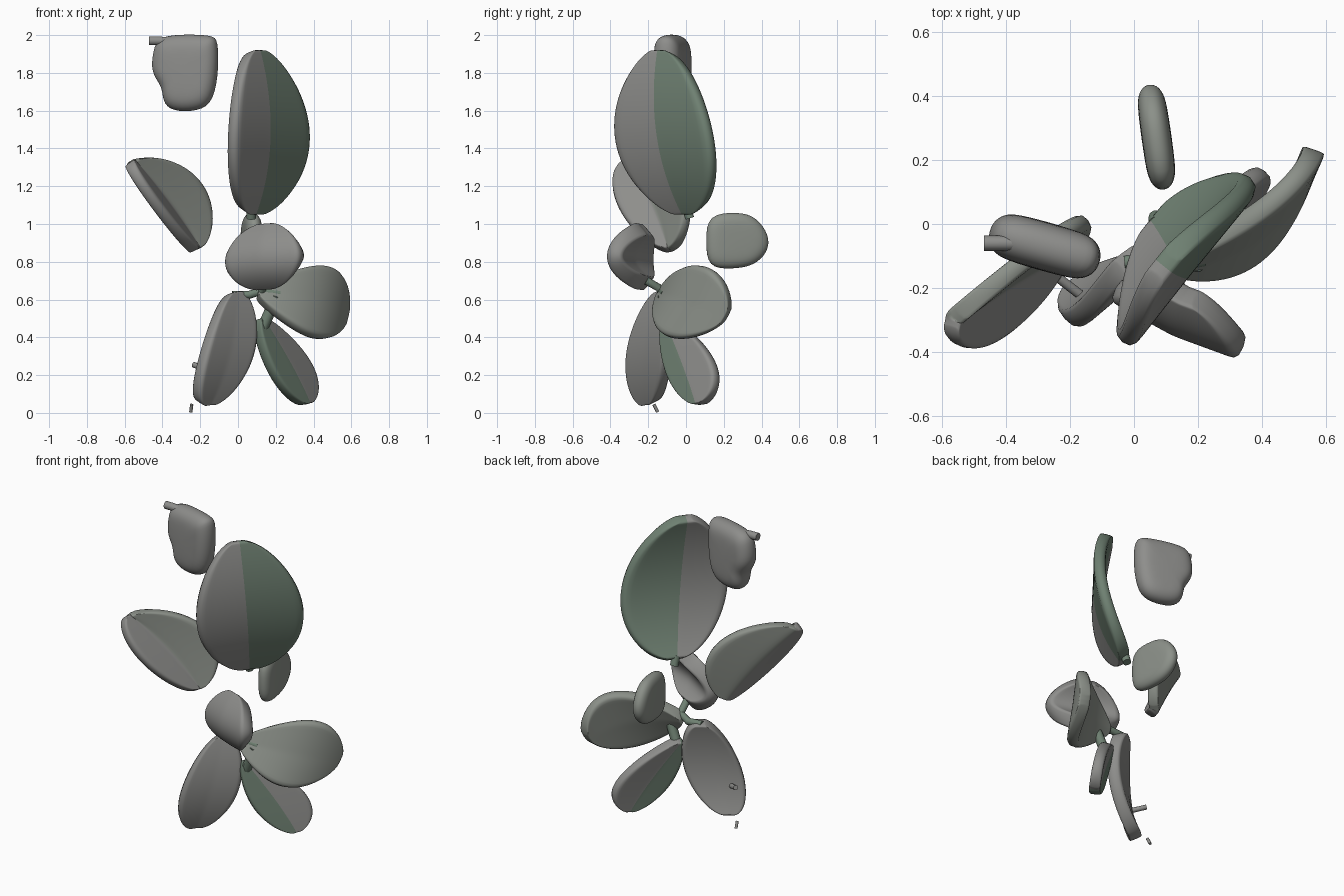
import bpy, math
from mathutils import Vector as V

if "Cube" in bpy.data.objects:
    bpy.data.objects.remove(bpy.data.objects["Cube"])


def mat(name, col):
    m = bpy.data.materials.new(name)
    m.diffuse_color = (*col, 1)
    m.use_nodes = True
    m.node_tree.nodes["Principled BSDF"].inputs["Base Color"].default_value = m.diffuse_color
    return m


GREY = mat("grey_leaf", (0.27, 0.27, 0.26))
GREEN = mat("green_leaf", (0.16, 0.22, 0.17))
SAGE = mat("sage_leaf", (0.26, 0.28, 0.25))


def finish(name, verts, faces, mats, sub):
    me = bpy.data.meshes.new(name)
    me.from_pydata(verts, [], faces)
    for m in mats:
        me.materials.append(m)
    for p in me.polygons:
        p.use_smooth = True
    ob = bpy.data.objects.new(name, me)
    bpy.context.collection.objects.link(ob)
    if sub:
        r = ob.modifiers.new("round", 'SUBSURF')
        r.levels = r.render_levels = sub
    return ob


def leaf(name, base, mid, tip, side_a, side_b, thick, mats, skew=1.0, blunt=0.55):
    """Thick folded leaf: bowed midrib plus one wing towards each side point."""
    base, mid, tip, a, b = map(V, (base, mid, tip, side_a, side_b))
    n, m = 22, 6
    verts, faces = [], []
    for i in range(n + 1):
        u = 0.5 - 0.5 * math.cos(math.pi * (0.04 + 0.92 * i / n))
        spine = base * (1 - u) * (1 - 2 * u) + mid * 4 * u * (1 - u) + tip * u * (2 * u - 1)
        w = math.sin(math.pi * u ** skew) ** blunt
        for j in range(-m, m + 1):
            v = j / m
            side = (a if v < 0 else b) - mid
            verts.append(spine + side * abs(v) * w)
    k = 2 * m + 1
    for i in range(n):
        for j in range(k - 1):
            faces.append((i * k + j, i * k + j + 1, (i + 1) * k + j + 1, (i + 1) * k + j))
    ob = finish(name, verts, faces, mats, 0)
    for p in ob.data.polygons:
        p.material_index = 0 if p.index % (k - 1) < m else len(mats) - 1
    s = ob.modifiers.new("thickness", 'SOLIDIFY')
    s.thickness, s.offset = thick, 0
    r = ob.modifiers.new("round", 'SUBSURF')
    r.levels = r.render_levels = 1
    return ob


def pillow(name, profile, centre, across, depth, half, mats):
    """Rounded slab from a 2D outline (across, z) swelling along depth."""
    c, ax, d = V(centre), V(across), V(depth)
    n = len(profile)
    verts, faces = [], []
    levels = [(-1, 0.6), (-0.8, 0.87), (-0.35, 1.03), (0.35, 1.03), (0.8, 0.87), (1, 0.6)]
    for t, s in levels:
        for p, z in profile:
            verts.append(c + ax * p * s + V((0, 0, z * s)) + d * t * half)
    for r in range(len(levels) - 1):
        for i in range(n):
            j = (i + 1) % n
            faces.append((r * n + i, r * n + j, (r + 1) * n + j, (r + 1) * n + i))
    faces += [tuple(range(n))[::-1], tuple(range((len(levels) - 1) * n, len(levels) * n))]
    return finish(name, verts, faces, mats, 2)


def stem(name, pts, radius, m):
    cu = bpy.data.curves.new(name, 'CURVE')
    cu.dimensions = '3D'
    cu.bevel_depth, cu.bevel_resolution, cu.use_fill_caps = radius, 3, True
    sp = cu.splines.new('POLY')
    sp.points.add(len(pts) - 1)
    for p, co in zip(sp.points, pts):
        p.co = (*co, 1)
    sp.use_smooth = True
    cu.materials.append(m)
    ob = bpy.data.objects.new(name, cu)
    bpy.context.collection.objects.link(ob)


# Large upright leaf
leaf("large_top_leaf", (0.07, 0.0, 1.06), (0.145, -0.135, 1.47), (0.09, -0.13, 1.92),
     (-0.04, -0.37, 1.46), (0.37, 0.14, 1.46), 0.07, [GREY, GREEN], 0.95, 0.5)
# Folded leaf at middle left
leaf("left_leaf", (-0.22, -0.08, 0.86), (-0.39, -0.17, 1.11), (-0.57, -0.30, 1.33),
     (-0.20, -0.01, 1.22), (-0.43, -0.36, 1.09), 0.06, [SAGE, GREY], 1.0, 0.5)
# Small cupped leaf in front
leaf("front_leaf", (0.15, -0.22, 0.685), (0.14, -0.31, 0.82), (0.16, -0.22, 0.975),
     (-0.06, -0.20, 0.80), (0.345, -0.385, 0.83), 0.09, [GREY, GREY], 1.0, 0.45)
# Lower leaves around the stem
leaf("right_leaf", (0.10, -0.12, 0.63), (0.40, -0.01, 0.59), (0.555, 0.22, 0.51),
     (0.44, 0.08, 0.785), (0.355, -0.12, 0.41), 0.07, [SAGE, SAGE], 1.3, 0.5)
leaf("lower_right_leaf", (0.11, -0.10, 0.50), (0.26, 0.0, 0.25), (0.36, 0.07, 0.045),
     (0.37, 0.15, 0.27), (0.17, -0.10, 0.22), 0.065, [GREY, GREEN], 1.1)
leaf("lower_left_leaf", (-0.02, -0.12, 0.64), (-0.06, -0.19, 0.33), (-0.17, -0.19, 0.05),
     (-0.19, -0.30, 0.31), (0.08, -0.09, 0.33), 0.075, [GREY, GREY], 1.05, 0.42)

# Thick upper left bud leaf, with its nub
pillow("upper_left_leaf", [(-.14, .19), (0, .2), (.145, .195), (.17, .17), (.175, .03), (.15, -.15),
                           (.07, -.2), (-.07, -.2), (-.115, -.15), (-.115, -.07), (-.18, .0), (-.165, .12)],
       (-0.28, -0.07, 1.8), (0.98, -0.28, 0), (0.28, 0.98, 0), 0.075, [GREY])
stem("upper_left_nub", [(-.36, -.06, 1.965), (-.42, -.06, 1.97), (-.47, -.06, 1.97)], 0.024, GREY)
# Thick back leaf, leaning slightly
pillow("back_leaf", [(-.16, .14), (0, .15), (.09, .13), (.165, .03), (.155, -.06), (.08, -.13),
                     (-.03, -.145), (-.16, -.14), (-.165, 0)],
       (0.07, 0.275, 0.91), (-0.14, 1, 0), (1, 0.14, 0), 0.047, [SAGE])

# Stem strands and tiny stray bits
stem("stem_cross", [(-.03, -.12, .625), (.06, -.11, .625), (.12, -.13, .645), (.22, -.11, .63)], 0.022, GREEN)
stem("stem_left", [(0, -.1, .6), (.03, -.11, .54), (.07, -.1, .48)], 0.022, GREEN)
stem("stem_right", [(.2, -.12, .62), (.17, -.11, .54), (.13, -.1, .45)], 0.03, GREEN)
stem("stem_up", [(.12, -.13, .63), (.13, -.14, .66), (.14, -.21, .70)], 0.022, GREEN)
stem("large_leaf_stalk", [(.07, .0, 1.09), (.07, .02, 1.03)], 0.025, GREEN)
stem("fallen_bit", [(-.245, -.17, .045), (-.25, -.15, .005)], 0.009, GREY)
stem("leaf_spur", [(-.17, -.22, .23), (-.235, -.17, .255)], 0.015, GREY)
